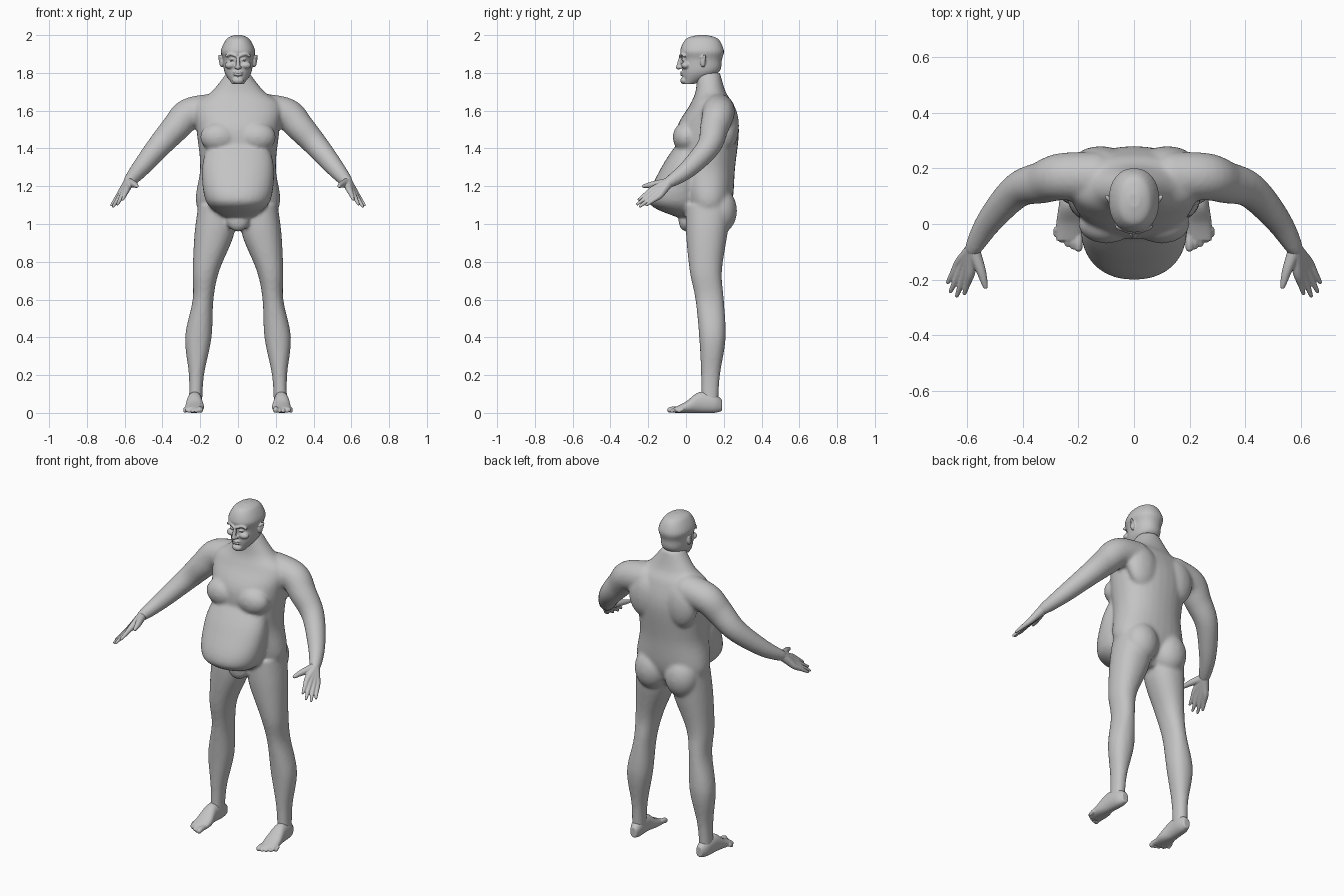
import bpy
import bmesh
from math import cos, sin, pi, tau, copysign
from mathutils import Matrix, Vector

if "Cube" in bpy.data.objects:
    bpy.data.objects.remove(bpy.data.objects["Cube"])

grey = (0.55, 0.55, 0.55, 1)
skin = bpy.data.materials.new("grey_skin")
skin.use_nodes = True
skin.diffuse_color = grey
skin.node_tree.nodes["Principled BSDF"].inputs["Base Color"].default_value = grey


def refine(rows, steps=6):
    """Smooth curve through the rows (Catmull-Rom)."""
    rows = [Vector(row) for row in rows]
    padded = [rows[0], *rows, rows[-1]]
    curve = []
    for before, start, end, after in zip(padded, rows, rows[1:], padded[3:]):
        leave, arrive = (end - before) / 2, (after - start) / 2
        for step in range(steps):
            t = step / steps
            ease = t * t * (3 - 2 * t)
            curve.append(start * (1 - ease) + end * ease
                         + leave * (t * (1 - t) ** 2) - arrive * (t * t * (1 - t)))
    return curve + [rows[-1]]


def skin_rings(bm, rings):
    """Close a row of rings into a solid."""
    loops = [[bm.verts.new(point) for point in ring] for ring in rings]
    for low, high in zip(loops, loops[1:]):
        for i in range(len(low)):
            bm.faces.new((low[i - 1], low[i], high[i], high[i - 1]))
    bm.faces.new(loops[0][::-1])
    bm.faces.new(loops[-1])


def rounded(angle, power):
    """Point on a unit circle, squared off by the power."""
    return [copysign(abs(value) ** (2 / power), value)
            for value in (cos(angle), sin(angle))]


def stack(bm, rows, upright=True, power=2.2, sides=32):
    """Rounded slices: position, x min, x max, depth min, depth max."""
    rings = []
    for position, left, right, near, far in refine(rows):
        ring = []
        for i in range(sides):
            across, along = rounded(tau * i / sides, power)
            x = (left + right + across * (right - left)) / 2
            depth = (near + far + along * (far - near)) / 2
            ring.append((x, depth, position) if upright else (x, position, depth))
        rings.append(ring)
    skin_rings(bm, rings)


def centred(rows):
    """Slices given as height, half width, front, back."""
    return [(height, -width, width, front, back) for height, width, front, back in rows]


def ball(bm, centre, size):
    matrix = Matrix.Translation(centre) @ Matrix.Diagonal((*size, 1))
    bmesh.ops.create_uvsphere(bm, u_segments=24, v_segments=16, radius=1, matrix=matrix)


def tube(bm, path, thick, thin, fullness=1, sides=20):
    """Tapered round limb with rounded ends."""
    points = refine(path)
    last = len(points) - 1
    rings = []
    for i, point in enumerate(points):
        along = points[min(i + 1, last)] - points[max(i - 1, 0)]
        u = along.cross(Vector((1, 3, 1))).normalized()
        v = along.cross(u).normalized()
        radius = thick + (thin - thick) * (i / last) ** fullness
        rings.append([point + (u * cos(tau * k / sides) + v * sin(tau * k / sides)) * radius
                      for k in range(sides)])
    skin_rings(bm, rings)
    ball(bm, points[0], [thick] * 3)
    ball(bm, points[-1], [thin] * 3)


def flip(bm):
    """Mirror a part to the other side."""
    bmesh.ops.scale(bm, vec=(-1, 1, 1), verts=bm.verts[:])
    bmesh.ops.reverse_faces(bm, faces=bm.faces[:])


def add_both_sides(bm, half):
    temporary = bpy.data.meshes.new("temporary")
    for _ in range(2):
        half.to_mesh(temporary)
        bm.from_mesh(temporary)
        flip(half)
    bpy.data.meshes.remove(temporary)


def fuse(name, bm, voxel, rounds):
    """Blend overlapping forms into a single smooth skin."""
    bmesh.ops.recalc_face_normals(bm, faces=bm.faces[:])
    mesh = bpy.data.meshes.new(name)
    bm.to_mesh(mesh)
    mesh.materials.append(skin)
    mesh.shade_smooth()
    part = bpy.data.objects.new(name, mesh)
    bpy.context.collection.objects.link(part)
    remesh = part.modifiers.new("Fuse", "REMESH")
    remesh.mode = "VOXEL"
    remesh.voxel_size = voxel
    remesh.use_smooth_shade = True
    relax = part.modifiers.new("Relax", "SMOOTH")
    relax.iterations = rounds


# Torso and neck
body = bmesh.new()
stack(body, centred([
    (0.97, 0.1, 0.05, 0.16), (1.1, 0.22, 0, 0.24), (1.3, 0.2, -0.04, 0.26),
    (1.5, 0.22, -0.05, 0.28), (1.63, 0.23, 0.02, 0.25), (1.7, 0.14, 0.05, 0.21),
    (1.8, 0.06, 0.06, 0.18)]))
# Hanging belly and groin
stack(body, centred([
    (1.04, 0.08, -0.06, 0.1), (1.12, 0.17, -0.2, 0.1),
    (1.3, 0.19, -0.13, 0.1), (1.45, 0.15, -0.03, 0.1)]))
ball(body, (0, 0, 1.02), (0.06, 0.04, 0.06))

# Chest, buttock and shoulder blade
half = bmesh.new()
ball(half, (0.1, 0, 1.46), (0.1, 0.07, 0.08))
ball(half, (0.1, 0.18, 1.07), (0.1, 0.09, 0.12))
ball(half, (0.12, 0.22, 1.52), (0.1, 0.06, 0.13))
# Arm
wrist = Vector((0.58, -0.09, 1.22))
tube(half, [(0.14, 0.17, 1.6), (0.26, 0.17, 1.58), (0.33, 0.15, 1.51),
            (0.42, 0.12, 1.41), (0.52, 0.01, 1.29), wrist], 0.09, 0.03, fullness=1.6)
# Leg
stack(half, [
    (1.1, 0.02, 0.21, 0, 0.24), (0.95, 0.02, 0.23, 0, 0.22), (0.75, 0.1, 0.24, 0.02, 0.19),
    (0.6, 0.13, 0.24, 0.05, 0.2), (0.4, 0.14, 0.28, 0.07, 0.21),
    (0.2, 0.18, 0.26, 0.08, 0.18), (0.05, 0.19, 0.26, 0.08, 0.17)])
add_both_sides(body, half)
fuse("body", body, 0.01, 6)

# Head
head = bmesh.new()
stack(head, centred([
    (1.74, 0.03, -0.01, 0.04), (1.8, 0.07, -0.02, 0.17), (1.87, 0.08, -0.02, 0.19),
    (1.92, 0.09, -0.03, 0.2), (1.98, 0.06, 0, 0.17), (2, 0.02, 0.06, 0.11)]))
# Nose, lips and chin
tube(head, [(0, -0.03, 1.88), (0, -0.04, 1.83)], 0.008, 0.013)
for height in (1.79, 1.803):
    ball(head, (0, -0.02, height), (0.026, 0.012, 0.006))
ball(head, (0, -0.01, 1.76), (0.03, 0.02, 0.02))
# Brow, eye, cheek, nostril and ear
half = bmesh.new()
tube(half, [(0.01, -0.03, 1.89), (0.04, -0.02, 1.9), (0.06, -0.01, 1.89)], 0.008, 0.008)
ball(half, (0.03, -0.01, 1.87), (0.015, 0.015, 0.007))
ball(half, (0.04, 0, 1.84), (0.03, 0.025, 0.02))
ball(half, (0.01, -0.03, 1.83), (0.01, 0.013, 0.008))
ball(half, (0.085, 0.09, 1.86), (0.012, 0.015, 0.03))
tube(half, [(0.09, 0.08, 1.88), (0.1, 0.1, 1.89), (0.09, 0.09, 1.84)], 0.005, 0.007)
add_both_sides(head, half)
fuse("head", head, 0.004, 3)

# Hand: fingers fan out of the wrist, their roots fusing into the palm
hand = bmesh.new()
first_knuckle, last_knuckle = Vector((0.59, -0.18, 1.18)), Vector((0.63, -0.14, 1.15))
first_tip, last_tip = Vector((0.61, -0.25, 1.13)), Vector((0.67, -0.21, 1.1))
for finger in range(4):
    share = finger / 3
    knuckle = first_knuckle.lerp(last_knuckle, share)
    reach = 1 + 0.17 * sin(pi * share)
    tip = wrist + (first_tip.lerp(last_tip, share) - wrist) * reach
    tube(hand, [wrist, wrist.lerp(knuckle, 0.5), knuckle, knuckle.lerp(tip, 0.5), tip],
         0.027, 0.007)
# Thumb
tube(hand, [wrist, (0.55, -0.17, 1.21), (0.535, -0.225, 1.2)], 0.026, 0.009)

# Foot
foot = bmesh.new()
stack(foot, [
    (0.19, 0.2, 0.24, 0.01, 0.07), (0.15, 0.19, 0.26, 0, 0.1), (0.07, 0.19, 0.27, 0, 0.11),
    (0, 0.18, 0.28, 0, 0.06), (-0.06, 0.19, 0.28, 0, 0.03)], upright=False)
# Toes, shrinking away from the big one
for toe in range(5):
    x = 0.2 + 0.02 * toe
    radius = 0.01 if toe else 0.015
    end = -0.085 + 0.003 * toe * toe
    tube(foot, [(x, -0.02, 0.02), (x, end + 0.02, 0.02), (x, end, radius)], radius, radius)

for side in ("left", "right"):
    fuse(side + "_hand", hand, 0.0035, 2)
    fuse(side + "_foot", foot, 0.0045, 2)
    flip(hand)
    flip(foot)
